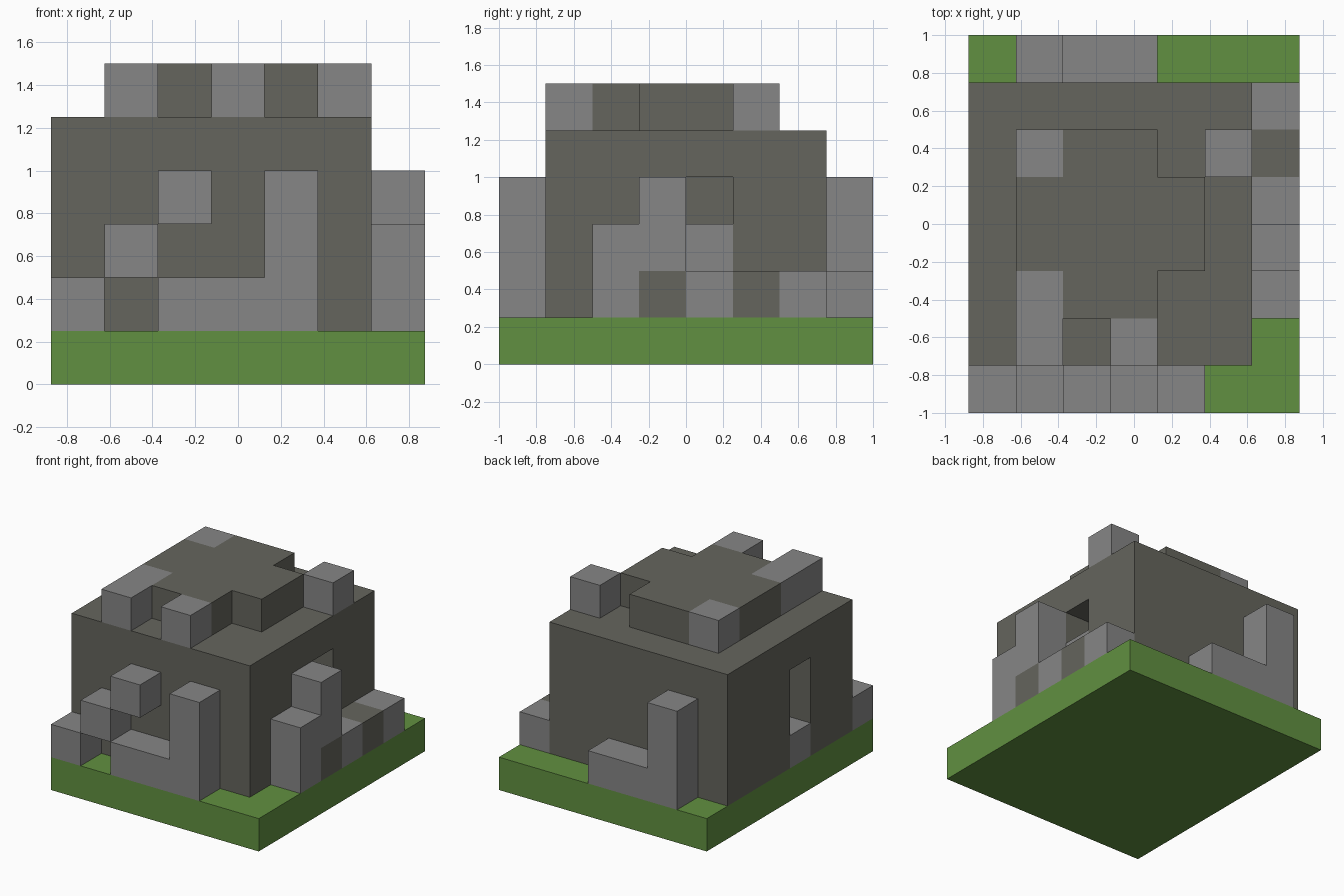
import bpy
import bmesh
from mathutils import Vector

S = 0.25  # edge of one block
ORIGIN = Vector((-0.875, -1.0, 0.0))
SIDES = [Vector(v) for v in ((1, 0, 0), (-1, 0, 0), (0, 1, 0), (0, -1, 0), (0, 0, 1), (0, 0, -1))]

old = bpy.data.objects.get("Cube")
if old:
    bpy.data.objects.remove(old, do_unlink=True)


def material(name, rgb):
    mat = bpy.data.materials.new(name)
    mat.use_nodes = True
    color = (*rgb, 1.0)
    mat.diffuse_color = color
    bsdf = next(n for n in mat.node_tree.nodes if n.type == 'BSDF_PRINCIPLED')
    bsdf.inputs["Base Color"].default_value = color
    bsdf.inputs["Roughness"].default_value = 0.9
    return mat


MATS = [material("light_stone", (0.24, 0.24, 0.24)),
        material("dark_stone", (0.13, 0.13, 0.11)),
        material("grass_green", (0.12, 0.28, 0.052))]
KEYS = "LDG"  # letters used for the three materials


def build(name, cells):
    """Make one object from a {(i, j, layer): letter} grid, skinning only exposed sides."""
    bm = bmesh.new()
    for cell, key in cells.items():
        for n in SIDES:
            if tuple(int(a + b) for a, b in zip(cell, n)) in cells:
                continue
            u = Vector((n.y, n.z, n.x))
            v = n.cross(u)
            mid = Vector(cell) + Vector((0.5, 0.5, 0.5)) + n / 2
            corners = [mid + (u * a + v * b) / 2 for a, b in ((-1, -1), (1, -1), (1, 1), (-1, 1))]
            face = bm.faces.new([bm.verts.new(ORIGIN + c * S) for c in corners])
            face.material_index = KEYS.index(key)
    bmesh.ops.remove_doubles(bm, verts=bm.verts, dist=0.001)
    bmesh.ops.dissolve_limit(bm, angle_limit=0.01, verts=bm.verts, edges=bm.edges,
                             delimit={'MATERIAL'})
    mesh = bpy.data.meshes.new(name)
    bm.to_mesh(mesh)
    bm.free()
    for mat in MATS:
        mesh.materials.append(mat)
    obj = bpy.data.objects.new(name, mesh)
    bpy.context.collection.objects.link(obj)


def grid(rows, place):
    """Read letter rows into cells; place(column, row) gives the grid position."""
    return {place(c, r): ch for r, row in enumerate(rows)
            for c, ch in enumerate(row) if ch != "."}


# Grass slab
build("grass_base", {(i, j, 0): "G" for i in range(7) for j in range(8)})

# Hollow hut walls and ceiling, with a window on each side
walls = {(i, j, k): "D" for i in range(6) for j in range(1, 7) for k in range(1, 5)
         if i in (0, 5) or j in (1, 6) or k == 4}
for opening in ((0, 3, 2), (0, 3, 3), (5, 4, 3)):
    del walls[opening]
for sill in ((0, 3, 1), (5, 4, 2)):
    walls[sill] = "L"
build("hut_walls", walls)

# Broken roof layer, rows from back to front
build("roof", grid(["LDD.L",
                    "DDDD.",
                    "DDDD.",
                    "LDD..",
                    "L.L.."], lambda c, r: (c + 1, 5 - r, 5)))

# Front steps and pillar, rows from top to bottom
build("front_steps", grid(["..L.L",
                           ".L..L",
                           "L.LLL"], lambda c, r: (c, 0, 3 - r)))

# Rubble along the left side, front to back
build("side_rubble", grid([".L...",
                           "LL...",
                           "LDLDL"], lambda c, r: (6, c + 2, 3 - r)))

# Pillar and low wall at the back
build("back_pillar", grid(["L..",
                           "L..",
                           "LLL"], lambda c, r: (c + 1, 7, 3 - r)))
